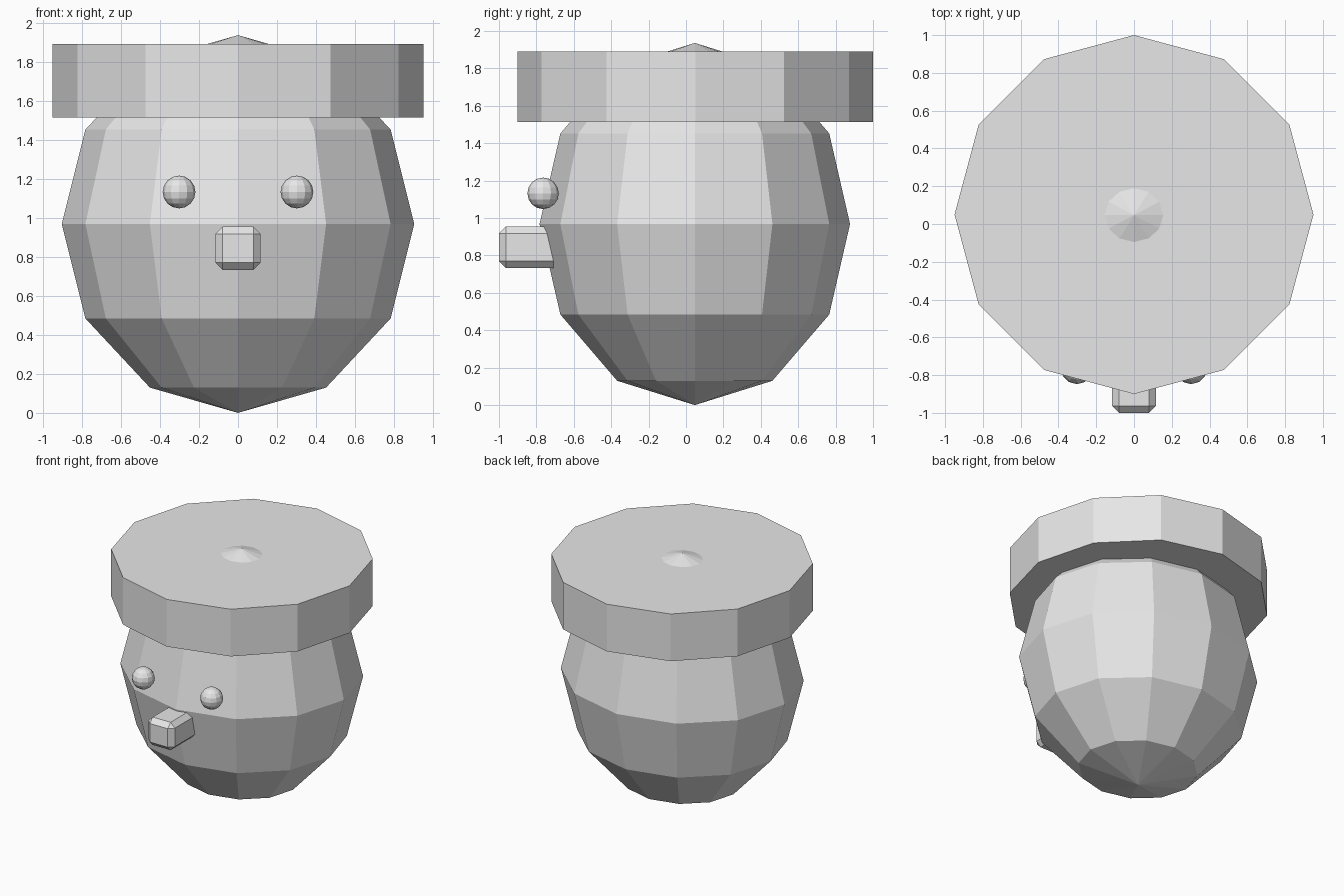
import bpy
import bmesh
from mathutils import Matrix, Vector

cube = bpy.data.objects.get("Cube")
if cube:
    bpy.data.objects.remove(cube, do_unlink=True)

grey = bpy.data.materials.new("light_grey")
grey.use_nodes = True
grey.diffuse_color = (0.8, 0.8, 0.8, 1)
grey.node_tree.nodes["Principled BSDF"].inputs["Base Color"].default_value = (0.8, 0.8, 0.8, 1)


def place(center, size):
    return Matrix.Translation(center) @ Matrix.Diagonal(Vector((*size, 1)))


def finish(name, bm):
    mesh = bpy.data.meshes.new(name)
    bm.to_mesh(mesh)
    bm.free()
    mesh.materials.append(grey)
    obj = bpy.data.objects.new(name, mesh)
    bpy.context.collection.objects.link(obj)
    return obj


def ball(name, center, radii, segments, rings):
    bm = bmesh.new()
    bmesh.ops.create_uvsphere(bm, u_segments=segments, v_segments=rings,
                              radius=1, matrix=place(center, radii))
    return finish(name, bm)


# Faceted head, its tip showing through the hat
ball("head", (0, 0.047, 0.968), (0.903, 0.83, 0.968), 12, 6)

# Flat twelve-sided hat
bm = bmesh.new()
bmesh.ops.create_cone(bm, cap_ends=True, segments=12, radius1=0.95, radius2=0.95,
                      depth=0.377, matrix=Matrix.Translation((0, 0.05, 1.703)))
finish("hat", bm)

# Eyes
for side, name in ((1, "left_eye"), (-1, "right_eye")):
    ball(name, (side * 0.302, -0.764, 1.132), (0.084, 0.084, 0.084), 12, 8)

# Chamfered block nose
bm = bmesh.new()
bmesh.ops.create_cube(bm, size=1, matrix=place((0, -0.83, 0.844), (0.232, 0.34, 0.222)))
nose = finish("nose", bm)
bevel = nose.modifiers.new("chamfer", "BEVEL")
bevel.width = 0.037
bevel.segments = 1
